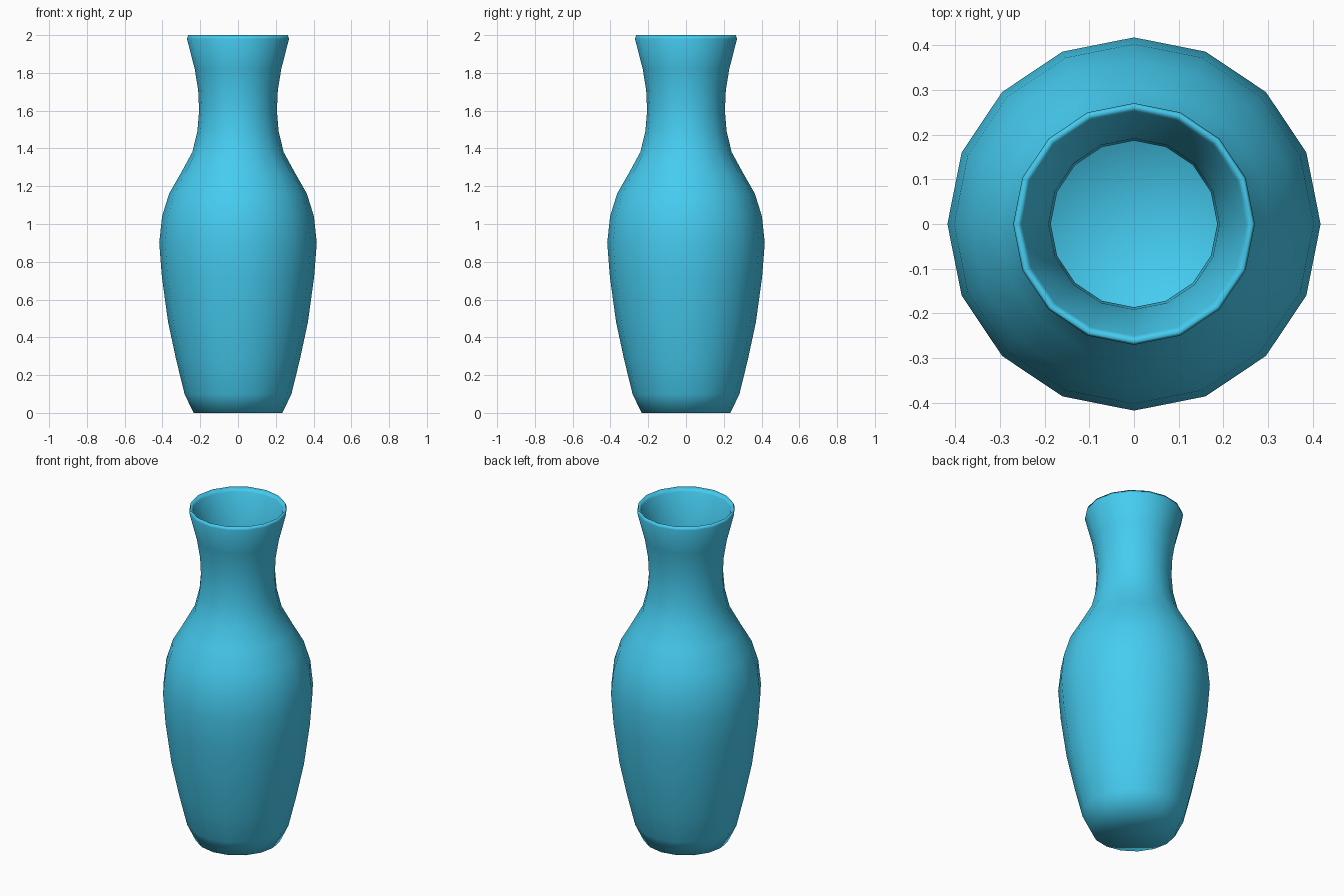
import bpy, bmesh
from math import cos, sin, pi

if "Cube" in bpy.data.objects:
    bpy.data.objects.remove(bpy.data.objects["Cube"])

SIDES = 16

# Profile (radius, height): outer wall from foot to lip, then down the inside
outer = [(0.235, 0.0), (0.283, 0.1), (0.327, 0.28), (0.37, 0.48), (0.403, 0.72),
         (0.417, 0.9), (0.402, 1.04), (0.365, 1.16), (0.302, 1.27), (0.242, 1.38),
         (0.215, 1.49), (0.206, 1.6), (0.211, 1.71), (0.229, 1.82), (0.27, 1.98)]
lip = [(0.264, 2.0), (0.25, 1.975)]
inner = [(r - 0.02, z) for r, z in reversed(outer[1:-1])] + [(0.215, 0.03)]
profile = outer + lip + inner

bm = bmesh.new()


def ring(r, z):
    return [bm.verts.new((r * cos(2 * pi * i / SIDES), r * sin(2 * pi * i / SIDES), z))
            for i in range(SIDES)]


def fan(loop, z):
    centre = bm.verts.new((0, 0, z))
    for i in range(SIDES):
        bm.faces.new((loop[i], loop[(i + 1) % SIDES], centre))


# Walls
rings = [ring(r, z) for r, z in profile]
for a, b in zip(rings, rings[1:]):
    for i in range(SIDES):
        j = (i + 1) % SIDES
        bm.faces.new((a[i], a[j], b[j], b[i]))

# Underside and inside floor
fan(rings[0], 0.0)
fan(rings[-1], 0.02)

bmesh.ops.recalc_face_normals(bm, faces=bm.faces[:])
for f in bm.faces:
    f.smooth = True

mesh = bpy.data.meshes.new("vase")
bm.to_mesh(mesh)
bm.free()
vase = bpy.data.objects.new("vase", mesh)
bpy.context.collection.objects.link(vase)

# Blue glaze
glaze = bpy.data.materials.new("blue_glaze")
glaze.diffuse_color = (0.06, 0.6, 0.87, 1)
glaze.use_nodes = True
glaze.node_tree.nodes["Principled BSDF"].inputs["Base Color"].default_value = glaze.diffuse_color
mesh.materials.append(glaze)
